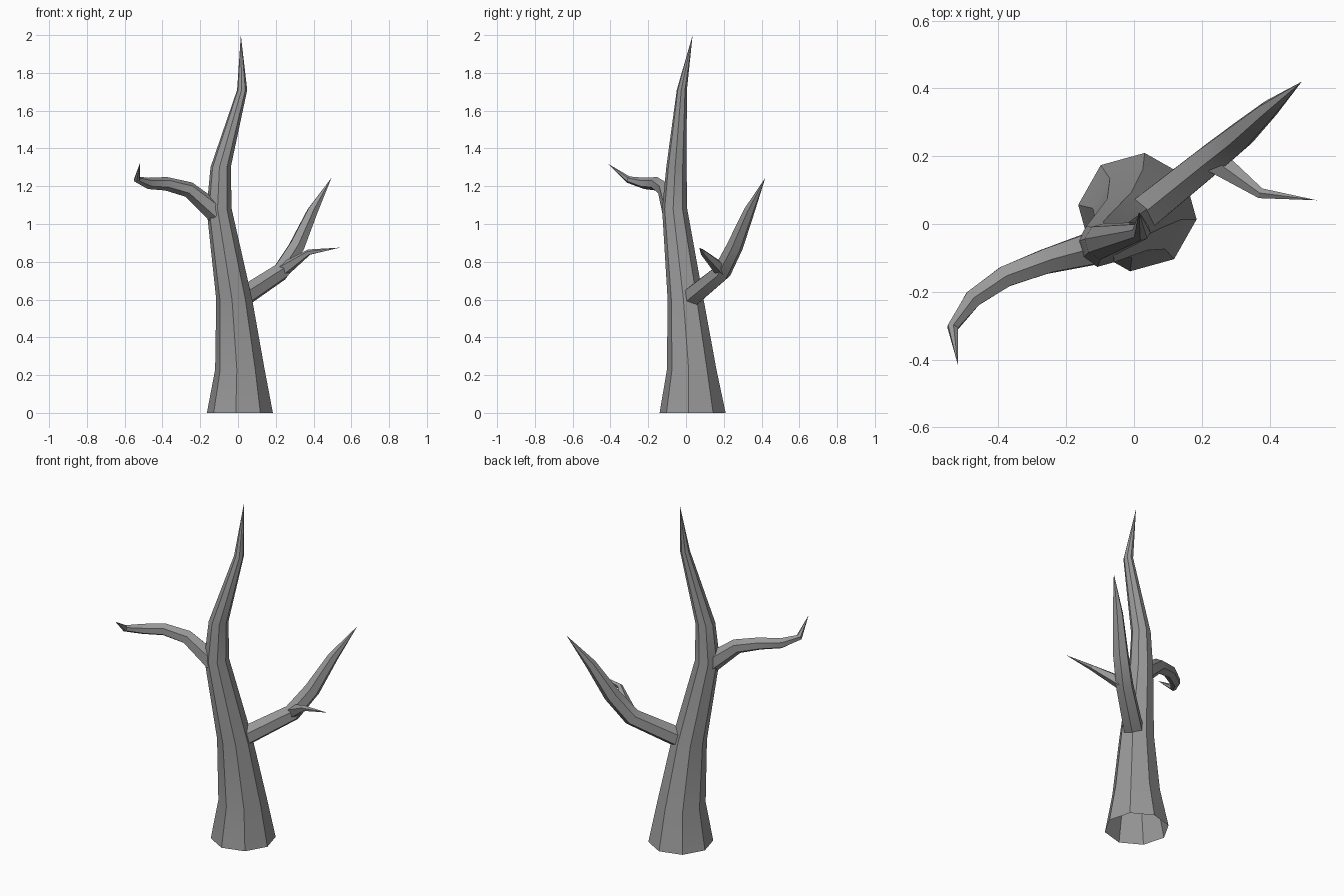
import bpy
import bmesh
from math import cos, sin, pi, radians
from mathutils import Vector

cube = bpy.data.objects.get("Cube")
if cube:
    bpy.data.objects.remove(cube)

bark = bpy.data.materials.new("grey_bark")
bark.use_nodes = True
GREY = (0.32, 0.32, 0.32, 1)
bark.diffuse_color = GREY
bark.node_tree.nodes["Principled BSDF"].inputs["Base Color"].default_value = GREY


def limb(name, path, sides, turn=0, level=False):
    """Tapered tube through (x, y, z, radius) points, closing on the last point."""
    bm = bmesh.new()
    pts = [Vector(p[:3]) for p in path]
    rings = []
    for i, p in enumerate(pts[:-1]):
        ahead = (pts[i + 1] - p).normalized()
        behind = (p - pts[i - 1]).normalized() if i else ahead
        along = Vector((0, 0, 1)) if level else (ahead + behind).normalized()
        if level:
            u = Vector((1, 0, 0))
        else:
            u = Vector((0, 0, 1)).cross(along).normalized()
        v = along.cross(u)
        ring = []
        for k in range(sides):
            a = radians(turn) + 2 * pi * k / sides
            ring.append(bm.verts.new(p + path[i][3] * (cos(a) * u + sin(a) * v)))
        rings.append(ring)
    tip = bm.verts.new(pts[-1])
    for k in range(sides):
        n = (k + 1) % sides
        for low, high in zip(rings, rings[1:]):
            bm.faces.new((low[k], low[n], high[n], high[k]))
        bm.faces.new((rings[-1][k], rings[-1][n], tip))
    mesh = bpy.data.meshes.new(name)
    bm.to_mesh(mesh)
    bm.free()
    mesh.materials.append(bark)
    obj = bpy.data.objects.new(name, mesh)
    bpy.context.collection.objects.link(obj)
    bpy.ops.object.select_all(action="DESELECT")
    obj.select_set(True)
    bpy.context.view_layer.objects.active = obj
    bpy.ops.object.shade_smooth_by_angle(angle=radians(30))
    return obj


# Main trunk, open underneath
limb("trunk", [
    (0.01, 0.035, 0, 0.176), (0.01, 0.03, 0.23, 0.132),
    (-0.02, -0.002, 0.6, 0.096), (-0.1, -0.06, 1.08, 0.067),
    (-0.092, -0.051, 1.3, 0.054), (0.022, -0.022, 1.71, 0.027),
    (0.015, 0.035, 2.0)], 8, turn=-7, level=True)

# Curled upper branch on the right side
limb("upper_branch", [
    (-0.115, -0.07, 1.06, 0.056), (-0.26, -0.11, 1.182, 0.042),
    (-0.38, -0.155, 1.213, 0.036), (-0.475, -0.22, 1.215, 0.03),
    (-0.535, -0.305, 1.235, 0.018), (-0.52, -0.415, 1.32)], 6, turn=30)

# Lower branch on the left side, with its twig
limb("lower_branch", [
    (0.02, 0.025, 0.61, 0.057), (0.225, 0.19, 0.745, 0.05),
    (0.31, 0.258, 0.88, 0.045), (0.395, 0.335, 1.07, 0.03),
    (0.495, 0.42, 1.245)], 6, turn=30)
limb("lower_twig", [
    (0.235, 0.19, 0.755, 0.04), (0.375, 0.09, 0.85, 0.016),
    (0.54, 0.07, 0.875)], 5, turn=18)
